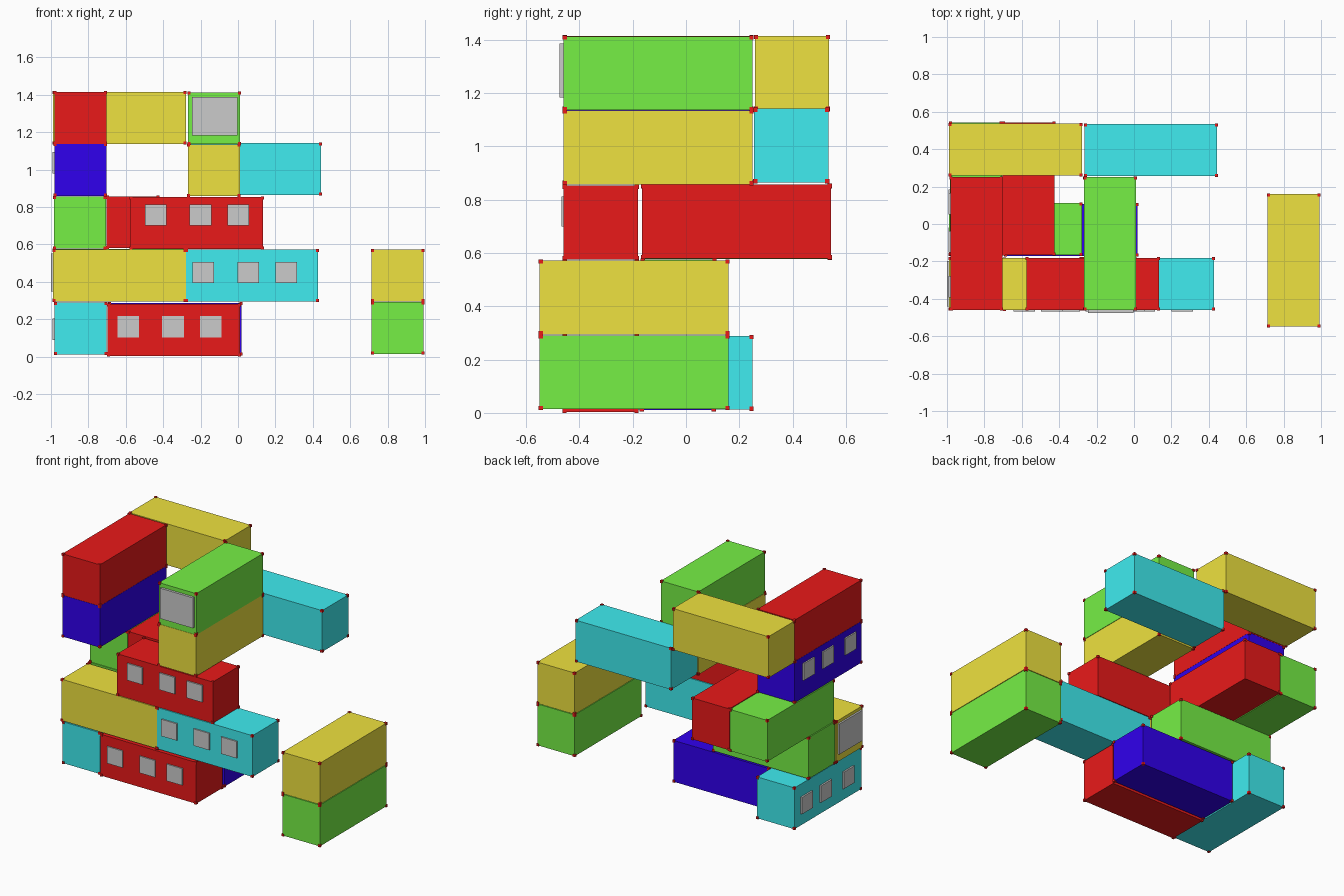
import bpy, bmesh
from mathutils import Matrix, Vector

if "Cube" in bpy.data.objects:
    bpy.data.objects.remove(bpy.data.objects["Cube"])

L, W, H = 0.709, 0.278, 0.277      # container length, width, height
COL = {"red": (0.82, 0.01, 0.01), "green": (0.18, 0.87, 0.06), "blue": (0.03, 0.0, 0.85),
       "cyan": (0.05, 0.84, 0.87), "yellow": (0.86, 0.76, 0.05)}
mats = {}
for n, c in COL.items():
    mats[n] = bpy.data.materials.new(n + "_paint")
    mats[n].diffuse_color = (*c, 1)


def boxes(name, spans, mat=None):
    """One object from a list of (min corner, max corner) boxes."""
    bm = bmesh.new()
    for lo, hi in spans:
        lo, hi = Vector(lo), Vector(hi)
        bmesh.ops.create_cube(bm, size=1, matrix=Matrix.Translation((lo + hi) / 2)
                              @ Matrix.Diagonal((*(hi - lo), 1)))
    me = bpy.data.meshes.new(name)
    bm.to_mesh(me)
    bm.free()
    ob = bpy.data.objects.new(name, me)
    bpy.context.collection.objects.link(ob)
    if mat:
        me.materials.append(mat)


def container(name, colour, axis, x, y, z):
    sx, sy = (L, W) if axis == "x" else (W, L)
    lo, hi = (x, y, z), (x + sx, y + sy, z + H)
    boxes(name, [(lo, hi)], mats[colour])
    # red corner castings, slightly proud of the walls
    s, p = 0.016, 0.004
    spans = []
    for i in range(8):
        a = [(lo[k] - p) if not (i >> k) & 1 else (hi[k] + p - s) for k in range(3)]
        spans.append((a, [v + s for v in a]))
    boxes(name + "_corners", spans, mats["red"])


# name, colour, long axis, min corner
for row in [
    # first level
    ("side_cyan_1", "cyan", "y", -0.980, -0.459, 0.012),
    ("front_red_1", "red", "x", -0.697, -0.460, 0.004),
    ("middle_blue_1", "blue", "x", -0.690, -0.170, 0.010),
    ("detached_green_1", "green", "y", 0.714, -0.549, 0.014),
    # second level
    ("detached_yellow_2", "yellow", "y", 0.714, -0.549, 0.295),
    ("front_yellow_2", "yellow", "x", -0.988, -0.459, 0.295),
    ("front_cyan_2", "cyan", "x", -0.280, -0.459, 0.295),
    ("middle_green_2", "green", "x", -0.988, -0.167, 0.298),
    # third level
    ("front_red_3", "red", "x", -0.575, -0.459, 0.576),
    ("back_green_3", "green", "y", -0.984, -0.165, 0.578),
    ("back_red_3", "red", "y", -0.702, -0.165, 0.580),
    # fourth level
    ("side_blue_4", "blue", "y", -0.982, -0.459, 0.860),
    ("bridge_yellow_4", "yellow", "y", -0.268, -0.459, 0.858),
    ("back_cyan_4", "cyan", "x", -0.264, 0.256, 0.865),
    # fifth level
    ("side_red_5", "red", "y", -0.982, -0.459, 1.138),
    ("bridge_green_5", "green", "y", -0.266, -0.459, 1.136),
    ("back_yellow_5", "yellow", "x", -0.988, 0.259, 1.138),
]:
    container(*row)

# three windows along each long front wall
for name, x, z in [("red_1", -0.645, 0.103), ("cyan_2", -0.242, 0.393), ("red_3", -0.498, 0.700)]:
    boxes("front_windows_" + name,
          [((x + d, -0.468, z), (x + d + 0.115, -0.45, z + 0.113)) for d in (0, 0.24, 0.443)])

# three windows along each long left wall
for name, y, z in [("cyan_1", 0.185, 0.09), ("blue_4", 0.165, 0.98)]:
    boxes("left_windows_" + name,
          [((-0.991, y - d - 0.115, z), (-0.97, y - d, z + 0.113)) for d in (0, 0.203, 0.443)])

# large panes closing two container ends
boxes("front_end_window", [((-0.247, -0.475, 1.183), (-0.003, -0.45, 1.387))])
boxes("left_end_window", [((-1.0, -0.442, 0.347), (-0.98, -0.198, 0.551))])

for m in bpy.data.materials:
    if m.users and not m.is_grease_pencil:
        m.use_nodes = True
        m.node_tree.nodes["Principled BSDF"].inputs["Base Color"].default_value = m.diffuse_color
